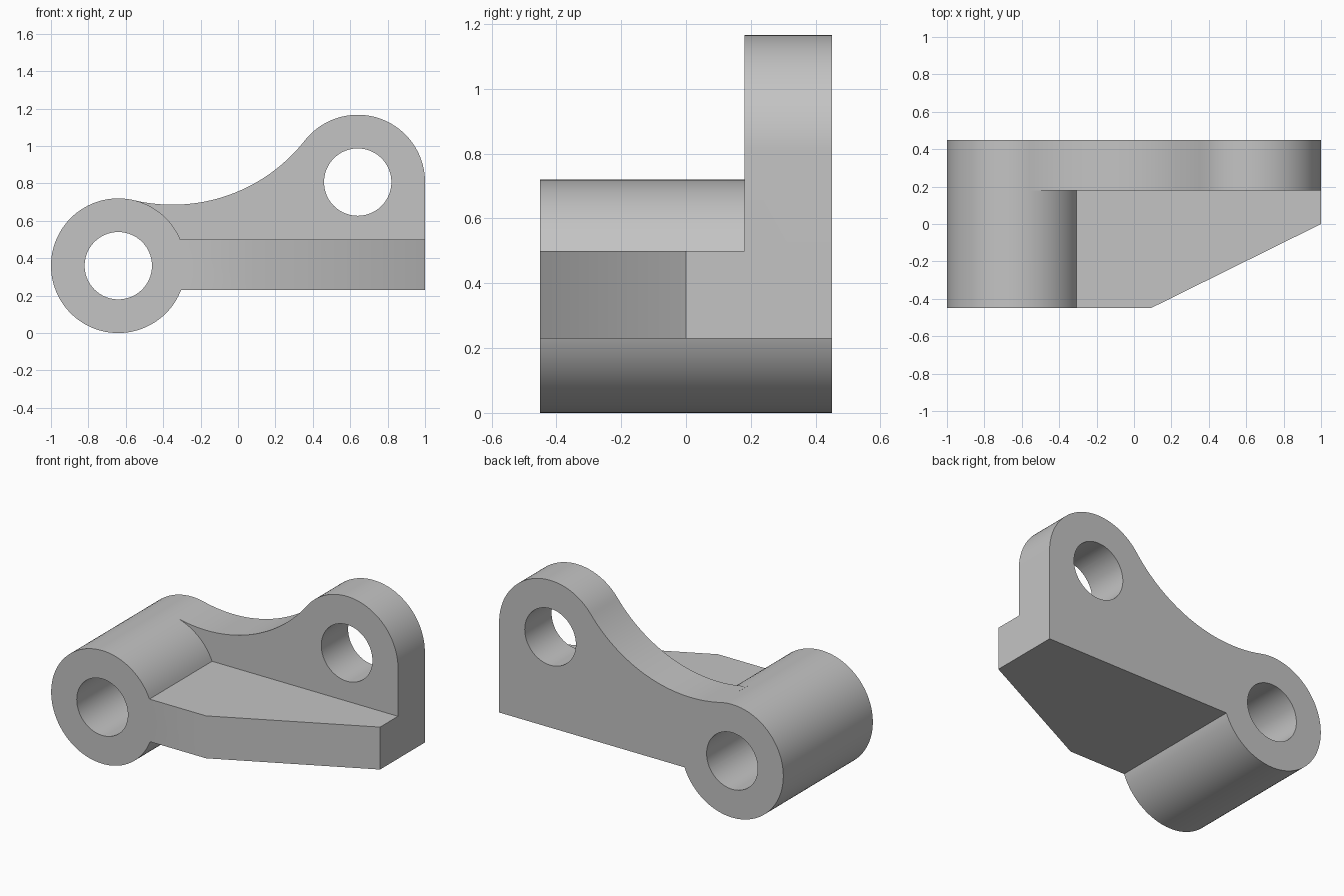
import bpy
import bmesh
import math
from mathutils import Vector

cube = bpy.data.objects.get("Cube")
if cube:
    bpy.data.objects.remove(cube, do_unlink=True)

grey = bpy.data.materials.new("plain grey")
grey.use_nodes = True
colour = (0.55, 0.55, 0.55, 1)
grey.diffuse_color = colour
grey.node_tree.nodes["Principled BSDF"].inputs["Base Color"].default_value = colour

# Main dimensions
FRONT, BACK, PLATE_FRONT = -0.45, 0.45, 0.18
R_BOSS, R_HOLE, R_FILLET = 0.36, 0.18, 0.9
low = Vector((-0.64, 0.36))
high = Vector((0.64, 0.807))
BASE, SHELF_TOP = 0.23, 0.5


def arc(centre, radius, start, end, steps):
    """Points along an arc, angles in radians."""
    angles = [start + (end - start) * i / steps for i in range(steps + 1)]
    return [centre + radius * Vector((math.cos(a), math.sin(a))) for a in angles]


def angle_to(a, b):
    d = b - a
    return math.atan2(d.y, d.x)


def prism(name, corners, offset):
    """Extrude a closed outline of 3D corners along an offset."""
    bm = bmesh.new()
    face = bm.faces.new([bm.verts.new(c) for c in corners])
    result = bmesh.ops.extrude_face_region(bm, geom=[face])
    moved = [g for g in result["geom"] if isinstance(g, bmesh.types.BMVert)]
    bmesh.ops.translate(bm, verts=moved, vec=offset)
    bmesh.ops.recalc_face_normals(bm, faces=bm.faces)
    mesh = bpy.data.meshes.new(name)
    bm.to_mesh(mesh)
    bm.free()
    mesh.materials.append(grey)
    obj = bpy.data.objects.new(name, mesh)
    bpy.context.collection.objects.link(obj)
    return obj


def upright(name, outline, y0, y1):
    return prism(name, [(p.x, y0, p.y) for p in outline], (0, y1 - y0, 0))


def circle(centre, radius):
    return arc(centre, radius, 0, math.tau, 96)[:-1]


def combine(target, other, operation):
    mod = target.modifiers.new(operation.lower(), "BOOLEAN")
    mod.operation, mod.solver, mod.object = operation, "EXACT", other
    bpy.context.view_layer.objects.active = target
    bpy.ops.object.modifier_apply(modifier=mod.name)
    bpy.data.objects.remove(other, do_unlink=True)


# Long barrel at the lower end
bracket = upright("bracket", circle(low, R_BOSS), FRONT, BACK)

# Back plate: a concave fillet runs tangent to the barrel and the round lug
half = (high - low) / 2
rise = math.sqrt((R_FILLET + R_BOSS) ** 2 - half.length_squared)
fillet = (low + high) / 2 + Vector((-half.y, half.x)).normalized() * rise
outline = [Vector((low.x + 0.22, BASE)), Vector((high.x + R_BOSS, BASE))]
outline += arc(high, R_BOSS, 0, angle_to(high, fillet), 48)
outline += arc(fillet, R_FILLET, angle_to(fillet, high), angle_to(fillet, low), 48)[1:]
outline.append(low.copy())
plate = upright("back_plate", outline, PLATE_FRONT, BACK)
combine(bracket, plate, "UNION")

# Tapered shelf between the barrel and the back plate
plan = [(-0.42, FRONT), (0.09, FRONT), (1, 0), (1, 0.3), (-0.42, 0.3)]
shelf = prism("shelf", [(x, y, BASE) for x, y in plan], (0, 0, SHELF_TOP - BASE))
combine(bracket, shelf, "UNION")

# Through holes
for centre in (low, high):
    cutter = upright("hole_cutter", circle(centre, R_HOLE), FRONT - 0.1, BACK + 0.1)
    cutter.hide_render = True
    combine(bracket, cutter, "DIFFERENCE")

# Smooth curved walls, crisp edges
bpy.ops.object.select_all(action="DESELECT")
bracket.select_set(True)
bpy.context.view_layer.objects.active = bracket
bpy.ops.object.shade_smooth_by_angle(angle=math.radians(30))
